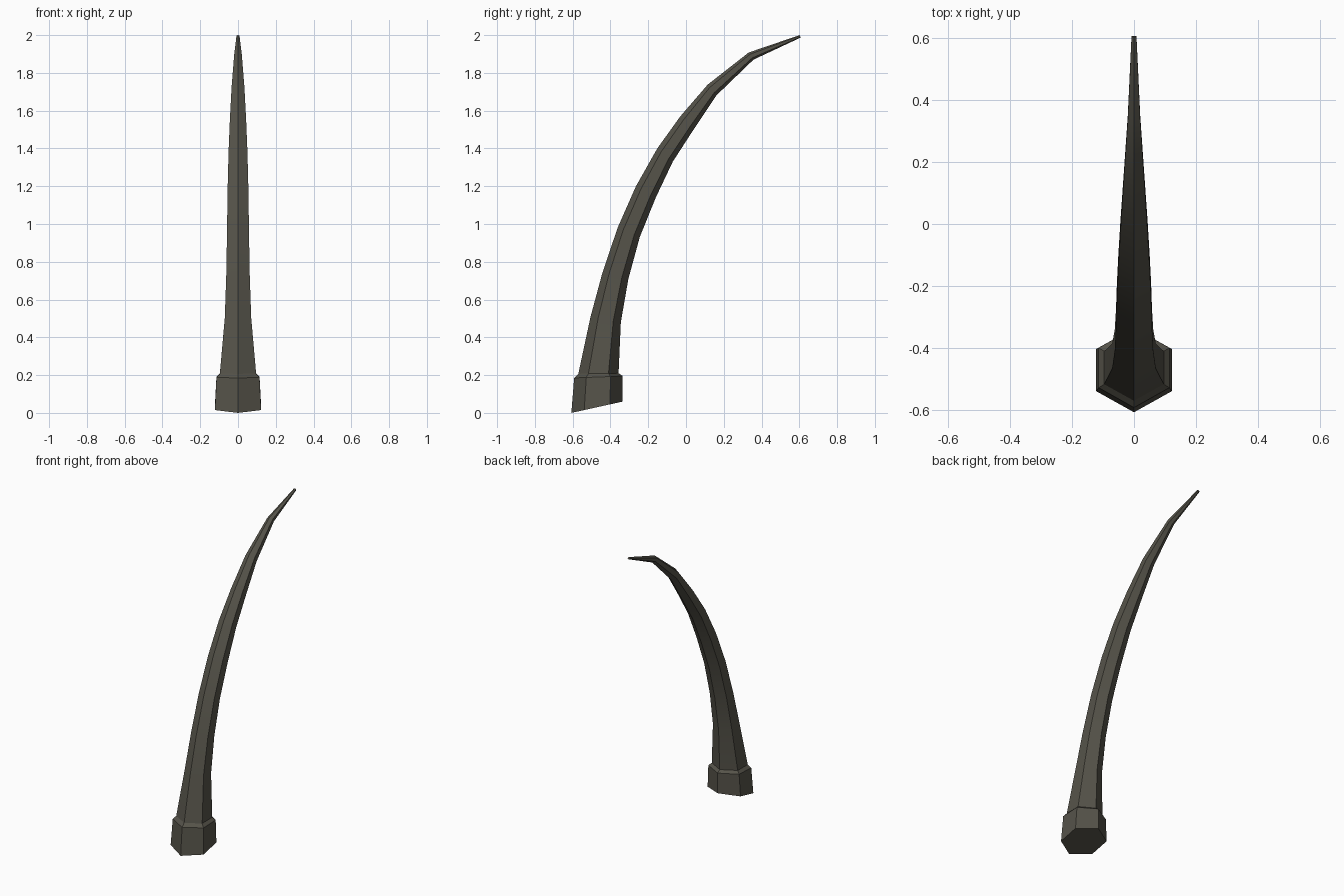
import bpy, bmesh, math

if "Cube" in bpy.data.objects:
    bpy.data.objects.remove(bpy.data.objects["Cube"])

mat = bpy.data.materials.new("dark olive grey horn")
mat.diffuse_color = (0.092, 0.087, 0.068, 1)
mat.use_nodes = True
mat.node_tree.nodes["Principled BSDF"].inputs["Base Color"].default_value = mat.diffuse_color


def ring(bm, fy, fz, by, bz, w):
    """Six-sided section running from a front ridge point to a back ridge point."""
    pts = [(0, 0), (1, .25), (1, .75), (0, 1), (-1, .75), (-1, .25)]
    return [bm.verts.new((s * w, fy + (by - fy) * t, fz + (bz - fz) * t))
            for s, t in pts]


def loft(name, sections):
    bm = bmesh.new()
    rings = [ring(bm, *s) for s in sections]
    for a, b in zip(rings, rings[1:]):
        for i in range(6):
            j = (i + 1) % 6
            bm.faces.new((a[i], a[j], b[j], b[i]))
    bm.faces.new(rings[0][::-1])
    bm.faces.new(rings[-1])
    bmesh.ops.recalc_face_normals(bm, faces=bm.faces)
    me = bpy.data.meshes.new(name)
    bm.to_mesh(me)
    bm.free()
    me.materials.append(mat)
    ob = bpy.data.objects.new(name, me)
    bpy.context.collection.objects.link(ob)
    bpy.ops.object.select_all(action='DESELECT')
    ob.select_set(True)
    bpy.context.view_layer.objects.active = ob
    bpy.ops.object.shade_smooth_by_angle(angle=math.radians(30))


# Collar, neck and curved tapering horn: front y, z, back y, z, half width
loft("curved_horn", [
    (-.607, .000, -.335, .060, .122),
    (-.592, .185, -.335, .195, .114),
    (-.570, .207, -.357, .210, .096),
    (-.505, .510, -.345, .480, .070),
    (-.443, .740, -.305, .710, .062),
    (-.362, .980, -.245, .930, .058),
    (-.265, 1.20, -.160, 1.14, .055),
    (-.152, 1.40, -.070, 1.33, .050),
    (-.030, 1.57, .040, 1.50, .043),
    (.115, 1.738, .160, 1.68, .034),
    (.332, 1.908, .357, 1.87, .020),
    (.602, 2.00, .607, 1.987, .008),
])
